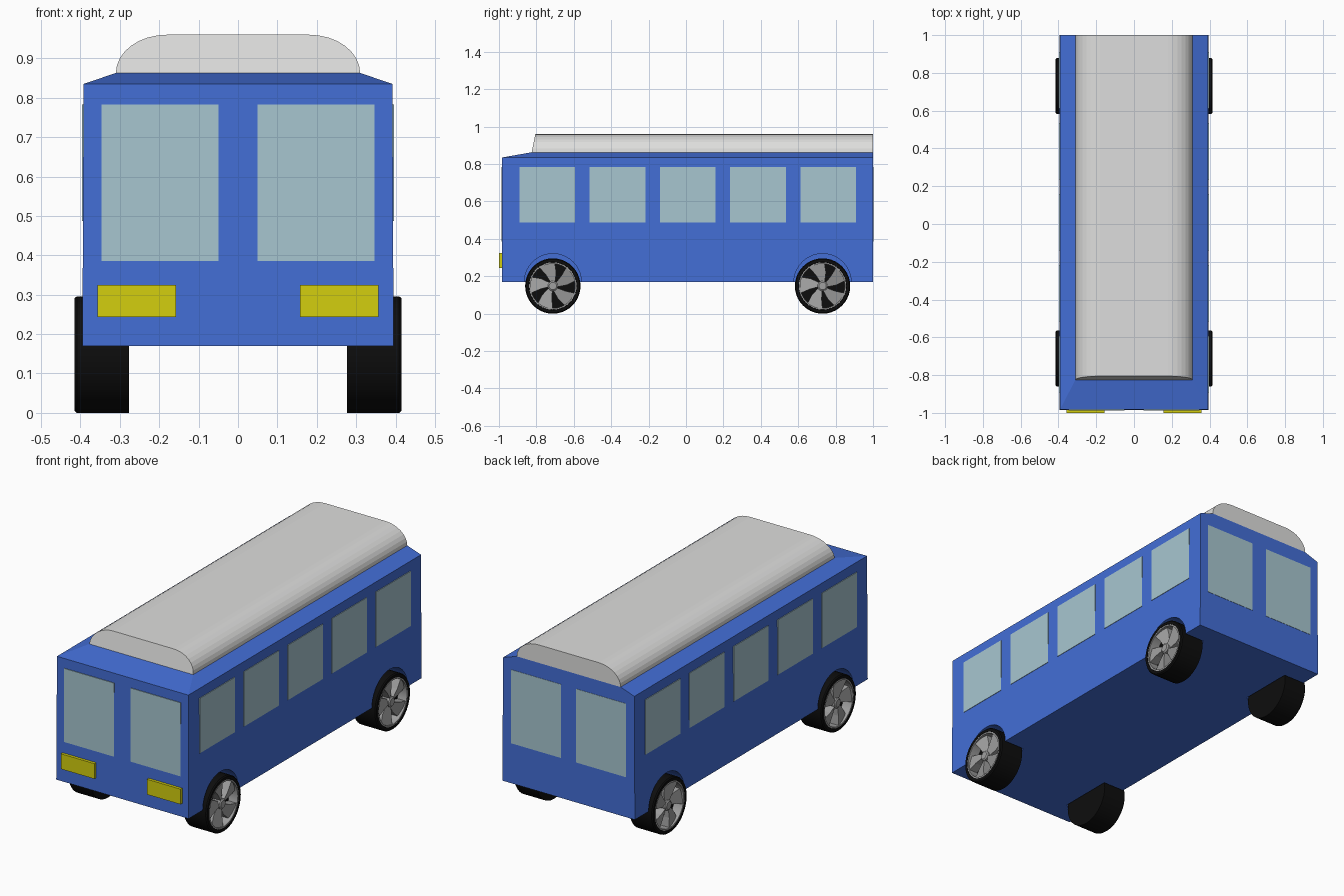
import bpy, bmesh, math
from mathutils import Vector

if "Cube" in bpy.data.objects:
    bpy.data.objects.remove(bpy.data.objects["Cube"])


def material(name, r, g, b):
    lin = lambda c: (c / 255 / 12.92) if c < 11 else ((c / 255 + 0.055) / 1.055) ** 2.4
    m = bpy.data.materials.new(name)
    m.diffuse_color = (lin(r), lin(g), lin(b), 1)
    m.use_nodes = True
    m.node_tree.nodes["Principled BSDF"].inputs["Base Color"].default_value = m.diffuse_color
    return m


BLUE = material("blue paint", 67, 110, 214)
GLASS = material("window glass", 167, 198, 208)
ROOF = material("roof grey", 222, 222, 221)
YELLOW = material("headlight yellow", 212, 207, 14)
BLACK = material("tyre black", 13, 13, 13)
METAL = material("rim grey", 160, 160, 160)


def mesh_object(name, verts, faces, mat):
    mesh = bpy.data.meshes.new(name)
    bm = bmesh.new()
    vs = [bm.verts.new(v) for v in verts]
    for f in faces:
        bm.faces.new([vs[i] for i in f])
    bmesh.ops.recalc_face_normals(bm, faces=bm.faces)
    bm.to_mesh(mesh)
    bm.free()
    mesh.materials.append(mat)
    ob = bpy.data.objects.new(name, mesh)
    bpy.context.collection.objects.link(ob)
    return ob


def loft(name, loops, mat):
    """Skin a stack of equal-length loops and cap both ends."""
    n = len(loops[0])
    faces = [(k * n + i, k * n + (i + 1) % n, (k + 1) * n + (i + 1) % n, (k + 1) * n + i)
             for k in range(len(loops) - 1) for i in range(n)]
    last = (len(loops) - 1) * n
    faces += [tuple(range(n)), tuple(range(last, last + n))]
    return mesh_object(name, [v for l in loops for v in l], faces, mat)


def box(name, lo, hi, mat):
    rect = [(lo[0], lo[1]), (hi[0], lo[1]), (hi[0], hi[1]), (lo[0], hi[1])]
    return loft(name, [[(x, y, z) for x, y in rect] for z in (lo[2], hi[2])], mat)


def ring(x, cy, cz, r, n=40):
    return [(x, cy + r * math.cos(2 * math.pi * i / n), cz + r * math.sin(2 * math.pi * i / n))
            for i in range(n)]


# Body: tall box with a low hipped top that is flush at the back
def rect(w, front, z):
    return [(-w, front, z), (w, front, z), (w, 1.0, z), (-w, 1.0, z)]


body = loft("body", [rect(0.395, -0.985, 0.17), rect(0.392, -0.983, 0.835),
                     rect(0.31, -0.825, 0.863)], BLUE)

# Wheel arches cut into the body
AXLES = (-0.712, 0.73)
WHEEL_R = 0.148
cutters = []
for side in (-1, 1):
    for y in AXLES:
        c = loft("arch_cutter", [ring(side * x, y, 0.168, 0.153) for x in (0.27, 0.5)], BLUE)
        c.hide_render = True
        mod = body.modifiers.new("arch", 'BOOLEAN')
        mod.operation, mod.solver, mod.object = 'DIFFERENCE', 'EXACT', c
        cutters.append(c)
bpy.context.view_layer.update()
cut = bpy.data.meshes.new_from_object(body.evaluated_get(bpy.context.evaluated_depsgraph_get()))
body.modifiers.clear()
body.data = cut
for c in cutters:
    bpy.data.objects.remove(c)

# Roof pod: rounded cross-section, raked front end, flush back end
half = [(0.18 + 0.13 * math.cos(a), 0.863 + 0.097 * math.sin(a))
        for a in [math.pi / 2 * i / 8 for i in range(9)]]
profile = half + [(-x, z) for x, z in reversed(half)]
loft("roof_pod", [[(x, -0.825 + (z - 0.863) * 0.2, z) for x, z in profile],
                  [(x, 1.0, z) for x, z in profile]], ROOF)

# Windows: thin plates on all four sides
T = 0.003
for side in (-1, 1):
    for i in range(5):
        y = -0.742 + i * 0.3757
        xs = sorted((side * 0.388, side * (0.395 + 0.001)))
        box("side_window", (xs[0], y - 0.149, 0.487), (xs[1], y + 0.149, 0.783), GLASS)
    x0, x1 = sorted((side * 0.05, side * 0.347))
    box("windscreen", (x0, -0.985 - T / 2, 0.386), (x1, -0.98, 0.783), GLASS)
    box("rear_window", (x0 - 0.004 * side, 0.996, 0.386), (x1 - 0.004 * side, 1.0 + T / 2, 0.783), GLASS)
    # Headlights
    x0, x1 = sorted((side * 0.157, side * 0.357))
    box("headlight", (x0, -1.0, 0.243), (x1, -0.98, 0.325), YELLOW)


def smooth(ob):
    bpy.ops.object.select_all(action='DESELECT')
    ob.select_set(True)
    bpy.context.view_layer.objects.active = ob
    bpy.ops.object.shade_smooth_by_angle(angle=math.radians(35))


# Wheels: black tyre with a hollow face, grey rim band, hub and pinwheel blades
def wheel(side, y):
    z = WHEEL_R
    tyre = loft("tyre", [ring(side * x, y, z, r) for x, r in
                         ((0.277, WHEEL_R), (0.409, WHEEL_R), (0.415, 0.143),
                          (0.415, 0.128), (0.36, 0.126))], BLACK)
    smooth(tyre)
    n = 40
    loops = [ring(side * x, y, z, r, n) for x, r in
             ((0.361, 0.125), (0.414, 0.127), (0.414, 0.119), (0.361, 0.119))]
    faces = [(k * n + i, k * n + (i + 1) % n, (k + 1) % 4 * n + (i + 1) % n, (k + 1) % 4 * n + i)
             for k in range(4) for i in range(n)]
    smooth(mesh_object("rim_band", [v for l in loops for v in l], faces, METAL))
    smooth(loft("hub", [ring(side * x, y, z, r, 20) for x, r in
                        ((0.36, 0.027), (0.405, 0.027), (0.41, 0.02))], METAL))
    for k in range(5):
        a0 = math.radians(72 * k + 18)

        def pt(r, deg, x):
            a = a0 + math.radians(deg)
            return (side * x, y + r * math.cos(a), z + r * math.sin(a))

        outline = [(0.02, -35, 0.392), (0.075, -14, 0.392), (0.122, -5, 0.398),
                   (0.122, 16, 0.404), (0.122, 36, 0.41), (0.07, 32, 0.408), (0.02, 30, 0.404)]
        loft("rim_blade", [[pt(r, d, 0.362) for r, d, x in outline],
                           [pt(r, d, x) for r, d, x in outline]], METAL)


for side in (-1, 1):
    for y in AXLES:
        wheel(side, y)
